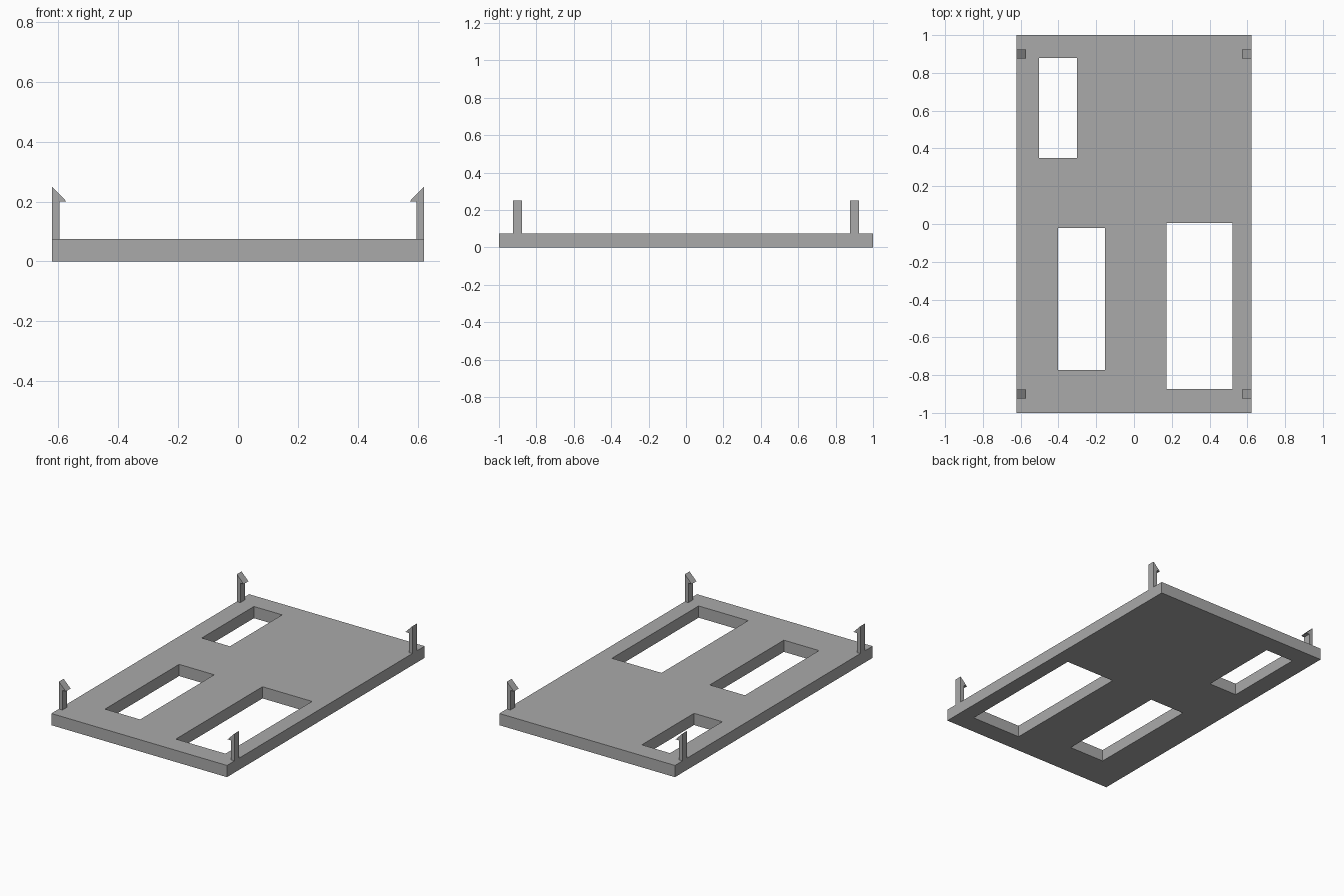
import bpy
import bmesh

cube = bpy.data.objects.get("Cube")
if cube:
    bpy.data.objects.remove(cube, do_unlink=True)

HALF_X, HALF_Y, THICK = 0.622, 1.0, 0.075

grey = bpy.data.materials.new("plain grey")
grey.use_nodes = True
colour = (0.4, 0.4, 0.4, 1)
grey.diffuse_color = colour
grey.node_tree.nodes["Principled BSDF"].inputs["Base Color"].default_value = colour


def extruded(name, outline, offset):
    """Solid made by sweeping a flat outline along an offset."""
    bm = bmesh.new()
    face = bm.faces.new([bm.verts.new(p) for p in outline])
    swept = bmesh.ops.extrude_face_region(bm, geom=[face])["geom"]
    verts = [v for v in swept if isinstance(v, bmesh.types.BMVert)]
    bmesh.ops.translate(bm, verts=verts, vec=offset)
    bmesh.ops.recalc_face_normals(bm, faces=bm.faces)
    mesh = bpy.data.meshes.new(name)
    bm.to_mesh(mesh)
    bm.free()
    mesh.materials.append(grey)
    obj = bpy.data.objects.new(name, mesh)
    bpy.context.collection.objects.link(obj)
    return obj


def slab(name, x0, x1, y0, y1, z0, z1):
    outline = [(x0, y0, z0), (x1, y0, z0), (x1, y1, z0), (x0, y1, z0)]
    return extruded(name, outline, (0, 0, z1 - z0))


# Base panel with three rectangular openings
panel = slab("panel", -HALF_X, HALF_X, -HALF_Y, HALF_Y, 0, THICK)
openings = {
    "small_opening": (-0.502, -0.302, 0.35, 0.878),
    "middle_opening": (-0.402, -0.153, -0.772, -0.022),
    "large_opening": (0.171, 0.522, -0.873, 0.004),
}
for name, bounds in openings.items():
    cutter = slab(name + "_cutter", *bounds, -0.1, 0.2)
    cutter.hide_render = True
    cutter.hide_set(True)
    cutter.display_type = "WIRE"
    cut = panel.modifiers.new(name, "BOOLEAN")
    cut.operation = "DIFFERENCE"
    cut.solver = "EXACT"
    cut.object = cutter

# Apply the cuts and drop the cutters
bpy.context.view_layer.update()
graph = bpy.context.evaluated_depsgraph_get()
cut_mesh = bpy.data.meshes.new_from_object(panel.evaluated_get(graph))
cutters = [m.object for m in panel.modifiers]
panel.modifiers.clear()
panel.data = cut_mesh
for cutter in cutters:
    bpy.data.objects.remove(cutter, do_unlink=True)

# Snap clips: a thin post with an inward barb, one at each corner
profile = [(0, THICK), (0, 0.25), (0.049, 0.2), (0.025, 0.2), (0.025, THICK)]
for x_name, side in (("left", 1), ("right", -1)):
    for y_name, y in (("front", -0.9), ("back", 0.9)):
        outline = [(side * (HALF_X - inset), y - 0.024, z) for inset, z in profile]
        extruded(f"{y_name}_{x_name}_clip", outline, (0, 0.048, 0))
